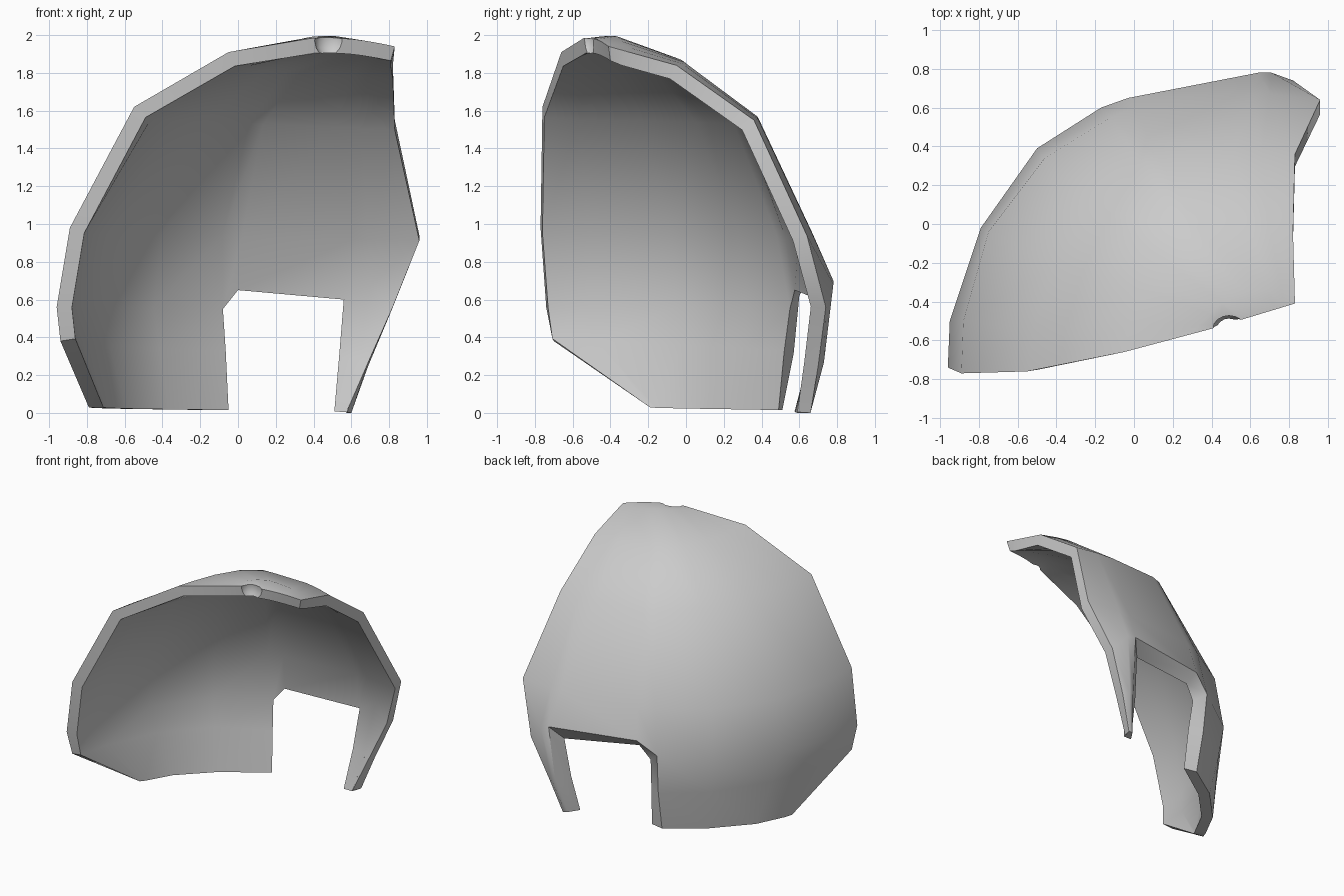
import bpy, bmesh, math

if "Cube" in bpy.data.objects:
    bpy.data.objects.remove(bpy.data.objects["Cube"])

GAP = None  # doorway hole in the lower rows

# Horizontal ribs of the shell: (z at left rim, z at right rim, xy points left to right)
RIBS = [
    (0.03, 0.0, [(-.79, -.18), (-.77, -.13), (-.66, .08), (-.42, .33), (-.15, .51), GAP,
                 (.56, .65), (.58, .66), (.60, .66)]),
    (0.38, 0.25, [(-.94, -.70), (-.91, -.45), (-.75, .01), (-.47, .37), (-.16, .57), GAP,
                  (.62, .73), (.65, .73), (.69, .70)]),
    (0.56, 0.56, [(-.96, -.74), (-.95, -.50), (-.79, -.02), (-.50, .39), (-.17, .60),
                  (-.03, .65), (.64, .78), (.71, .78), (.82, .74)]),
    (0.98, 0.94, [(-.89, -.77), (-.88, -.50), (-.75, -.04), (-.46, .34), (-.12, .55),
                  (.00, .60), (.61, .67), (.70, .67), (.96, .64)]),
    (1.62, 1.55, [(-.55, -.76), (-.52, -.55), (-.41, -.21), (-.22, .10), (.03, .31),
                  (.12, .35), (.52, .38), (.66, .38), (.83, .36)]),
    (1.91, 1.84, [(-.05, -.66), (-.02, -.51), (.03, -.33), (.12, -.15), (.24, -.04),
                  (.32, -.02), (.60, -.01), (.70, -.02), (.82, -.05)]),
]
COLS = 9
LINTEL = {4: 0.62, 5: 0.72, 6: 0.70, 7: 0.68}  # outer heights on the third rib


def add_rib(bm, zl, zr, pts):
    return [bm.verts.new((*p, zl + (zr - zl) * i / (COLS - 1))) if p else None
            for i, p in enumerate(pts)]


# Shell surface
bm = bmesh.new()
rows = [add_rib(bm, *rib) for rib in RIBS]
for col, z in LINTEL.items():
    rows[2][col].co.z = z

# Crown ridge and the crest along the front rim
ridge, crest = [], []
for i in range(COLS):
    t = i / (COLS - 1)
    bump = math.sin(math.pi * t)
    v = bm.verts.new((.40 + .43 * t, -.54 + .13 * t, 1.985 - .045 * t + .015 * bump))
    crest.append(v)
    r = rows[-1][i].co.lerp(v.co, .75)
    r.z += .042 * bump
    ridge.append(bm.verts.new(r))
rows += [ridge, crest]

for low, high in zip(rows, rows[1:]):
    for c in range(COLS - 1):
        quad = [low[c], high[c], high[c + 1], low[c + 1]]
        if all(quad):
            bm.faces.new(quad)

bm.verts.index_update()
index = [[v.index if v else None for v in row] for row in rows]
count = len(bm.verts)
mesh = bpy.data.meshes.new("curved_shell")
bm.to_mesh(mesh)
bm.free()
shell = bpy.data.objects.new("curved_shell", mesh)
bpy.context.collection.objects.link(shell)
bpy.context.view_layer.objects.active = shell
shell.select_set(True)

# Wall thickness, inward; the inner copies follow the outer vertices
wall = shell.modifiers.new("wall", 'SOLIDIFY')
wall.thickness = 0.08
wall.offset = -1
wall.use_even_offset = True
bpy.ops.object.modifier_apply(modifier=wall.name)


def pair(r, c):
    return mesh.vertices[index[r][c]].co, mesh.vertices[count + index[r][c]].co


# Splayed doorway: narrower on the inside
for r, left, right in ((0, -.05, .51), (1, -.065, .535), (2, -.08, .56)):
    pair(r, 4)[1].x = left
    pair(r, 6)[1].x = right
for c, z in ((4, .55), (5, .65), (6, .60)):
    pair(2, c)[1].z = z
pair(2, 5)[1].x = 0
pair(0, 4)[1].y = .49
pair(1, 4)[1].y = .52
pair(2, 4)[1].y = .55

# Flat foot, straight right rim, front rim facing forward
for c in (0, 1, 2, 3, 4, 6, 7, 8):
    outer, inner = pair(0, c)
    inner.z = outer.z
for r in range(1, 6):
    outer, inner = pair(r, COLS - 1)
    inner.x = outer.x
for r, c in [(r, 0) for r in range(2, 8)] + [(7, c) for c in range(COLS)]:
    outer, inner = pair(r, c)
    inner.y = max(inner.y, outer.y + .01)

# Small dent in the crest
bpy.ops.mesh.primitive_uv_sphere_add(segments=16, ring_count=8, radius=1,
                                     location=(.49, -.54, 1.97))
cutter = bpy.context.object
cutter.name = "dent_cutter"
cutter.scale = (.085, .07, .10)
cutter.hide_render = True
bpy.context.view_layer.update()
bpy.ops.object.select_all(action='DESELECT')
bpy.context.view_layer.objects.active = shell
shell.select_set(True)
dent = shell.modifiers.new("dent", 'BOOLEAN')
dent.operation = 'DIFFERENCE'
dent.solver = 'EXACT'
dent.object = cutter
bpy.ops.object.modifier_apply(modifier=dent.name)
bpy.data.objects.remove(cutter)

# Smooth faces, sharp rim
bpy.ops.object.shade_smooth_by_angle(angle=math.radians(40))
